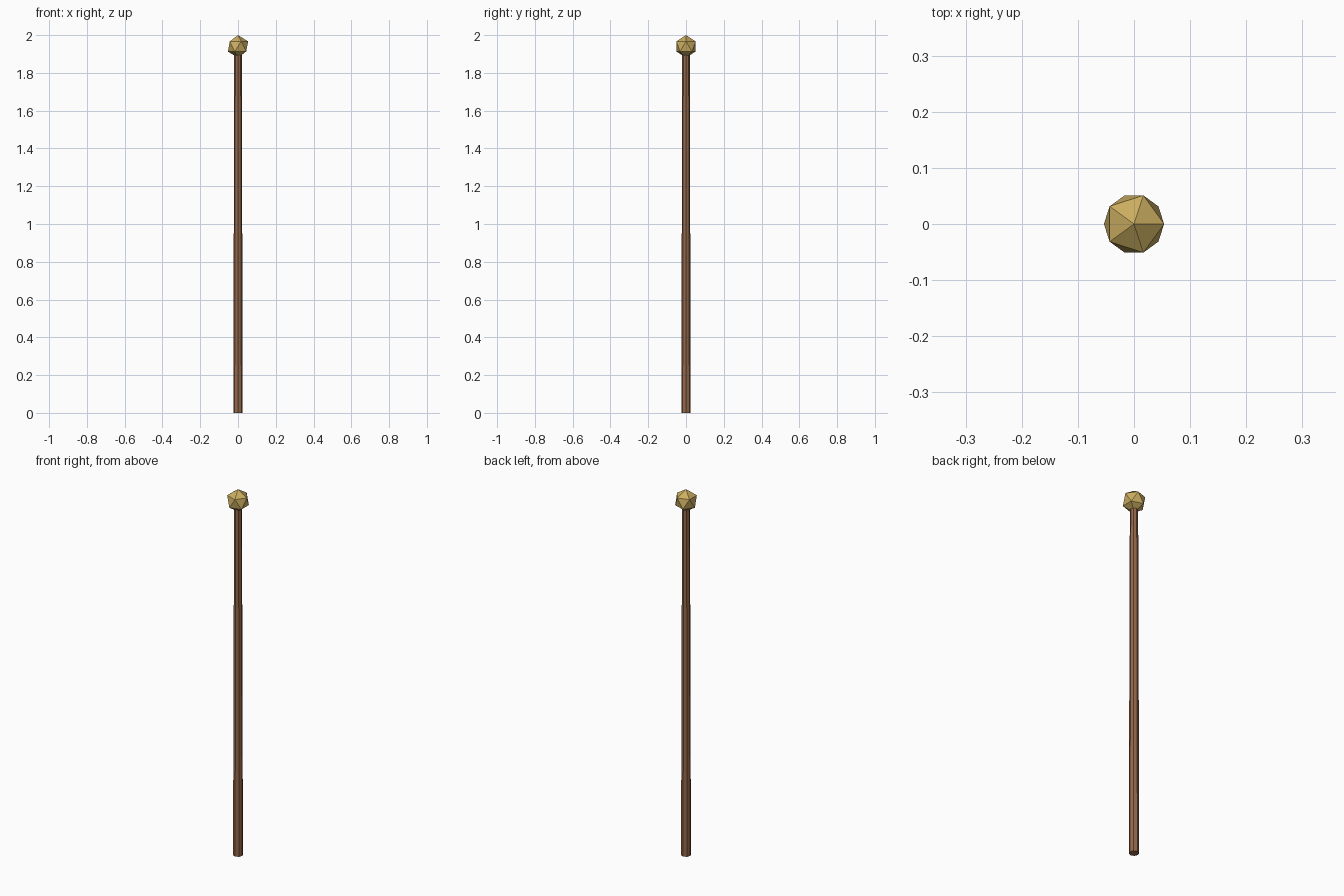
import bpy

if "Cube" in bpy.data.objects:
    bpy.data.objects.remove(bpy.data.objects["Cube"])


def material(name, color):
    m = bpy.data.materials.new(name)
    m.diffuse_color = color
    m.use_nodes = True
    m.node_tree.nodes["Principled BSDF"].inputs["Base Color"].default_value = m.diffuse_color
    return m


wood = material("wood", (0.30, 0.14, 0.07, 1))
brass = material("brass", (0.60, 0.42, 0.12, 1))

# Tapered wooden shaft
bpy.ops.mesh.primitive_cone_add(vertices=8, radius1=0.025, radius2=0.02,
                                depth=1.9, location=(0, 0, 0.95))
shaft = bpy.context.object
shaft.name = "shaft"
shaft.data.materials.append(wood)

# Faceted brass knob
bpy.ops.mesh.primitive_ico_sphere_add(subdivisions=1, radius=0.06,
                                      location=(0, 0, 1.94))
knob = bpy.context.object
knob.name = "knob"
knob.data.materials.append(brass)
